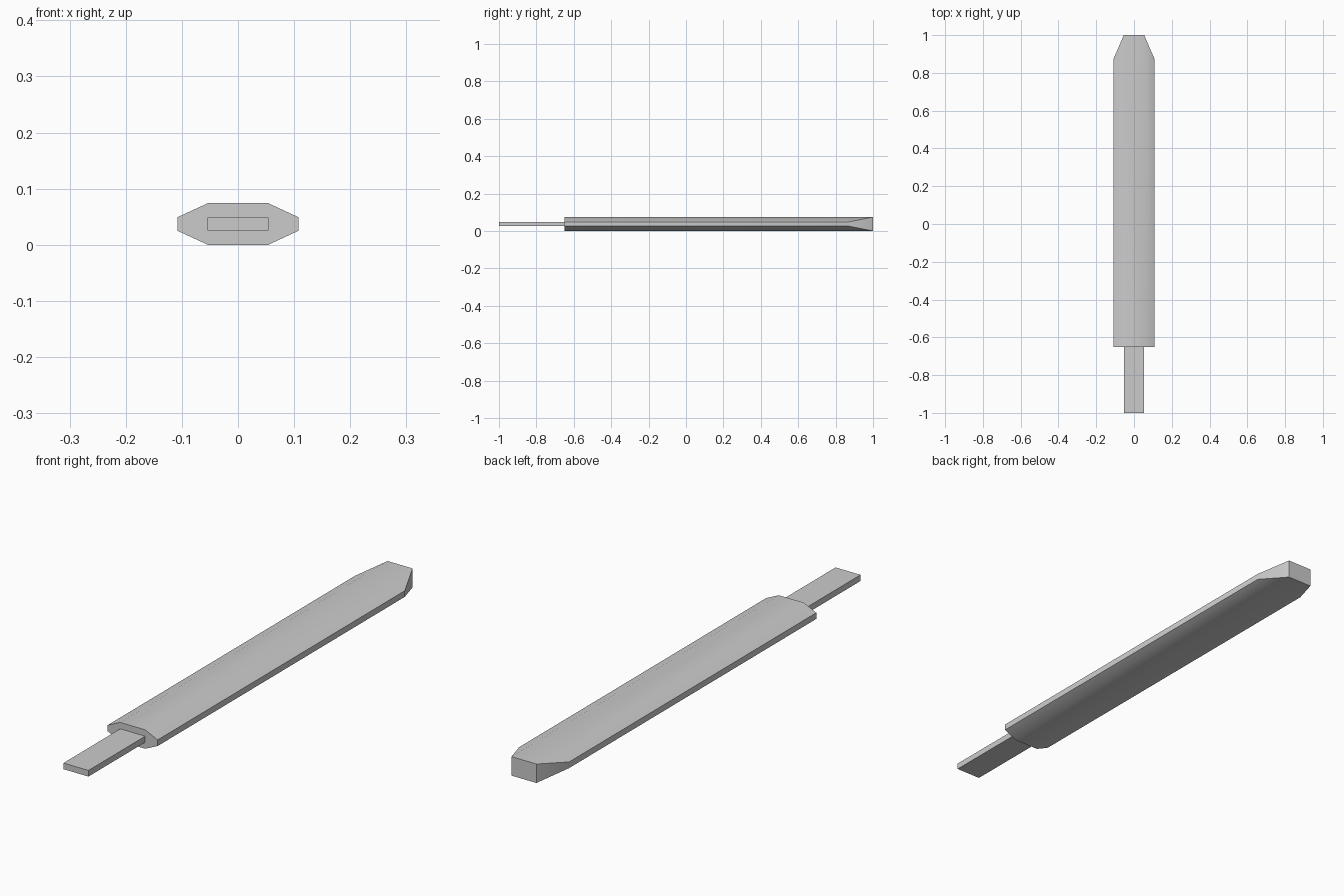
import bpy, bmesh
from math import radians

if "Cube" in bpy.data.objects:
    bpy.data.objects.remove(bpy.data.objects["Cube"])

def finish(bm, name):
    bmesh.ops.recalc_face_normals(bm, faces=bm.faces)
    mesh = bpy.data.meshes.new(name)
    bm.to_mesh(mesh)
    bm.free()
    obj = bpy.data.objects.new(name, mesh)
    bpy.context.collection.objects.link(obj)
    return obj

# Blade: bevelled bar, outer corners stop short so the tip is clipped
INNER, OUTER = 0.054, 0.108
half = [(INNER, 0.0), (OUTER, 0.025), (OUTER, 0.049), (INNER, 0.074)]
profile = half + [(-x, z) for x, z in reversed(half)]

bm = bmesh.new()
base = [bm.verts.new((x, -0.65, z)) for x, z in profile]
tip = [bm.verts.new((x, 0.875 if abs(x) > INNER else 1.0, z)) for x, z in profile]
for i in range(8):
    j = (i + 1) % 8
    bm.faces.new((base[i], base[j], tip[j], tip[i]))
bm.faces.new(base)
bm.faces.new(tip[0:4])
bm.faces.new(tip[4:8])
bm.faces.new((tip[0], tip[3], tip[4], tip[7]))
blade = finish(bm, "blade")
bpy.context.view_layer.objects.active = blade
blade.select_set(True)
bpy.ops.object.shade_smooth_by_angle(angle=radians(30))

# Tang: flat rectangular handle stub
bm = bmesh.new()
bmesh.ops.create_cube(bm, size=1)
bmesh.ops.scale(bm, vec=(0.108, 0.35, 0.024), verts=bm.verts)
bmesh.ops.translate(bm, vec=(0, -0.825, 0.037), verts=bm.verts)
finish(bm, "tang")
